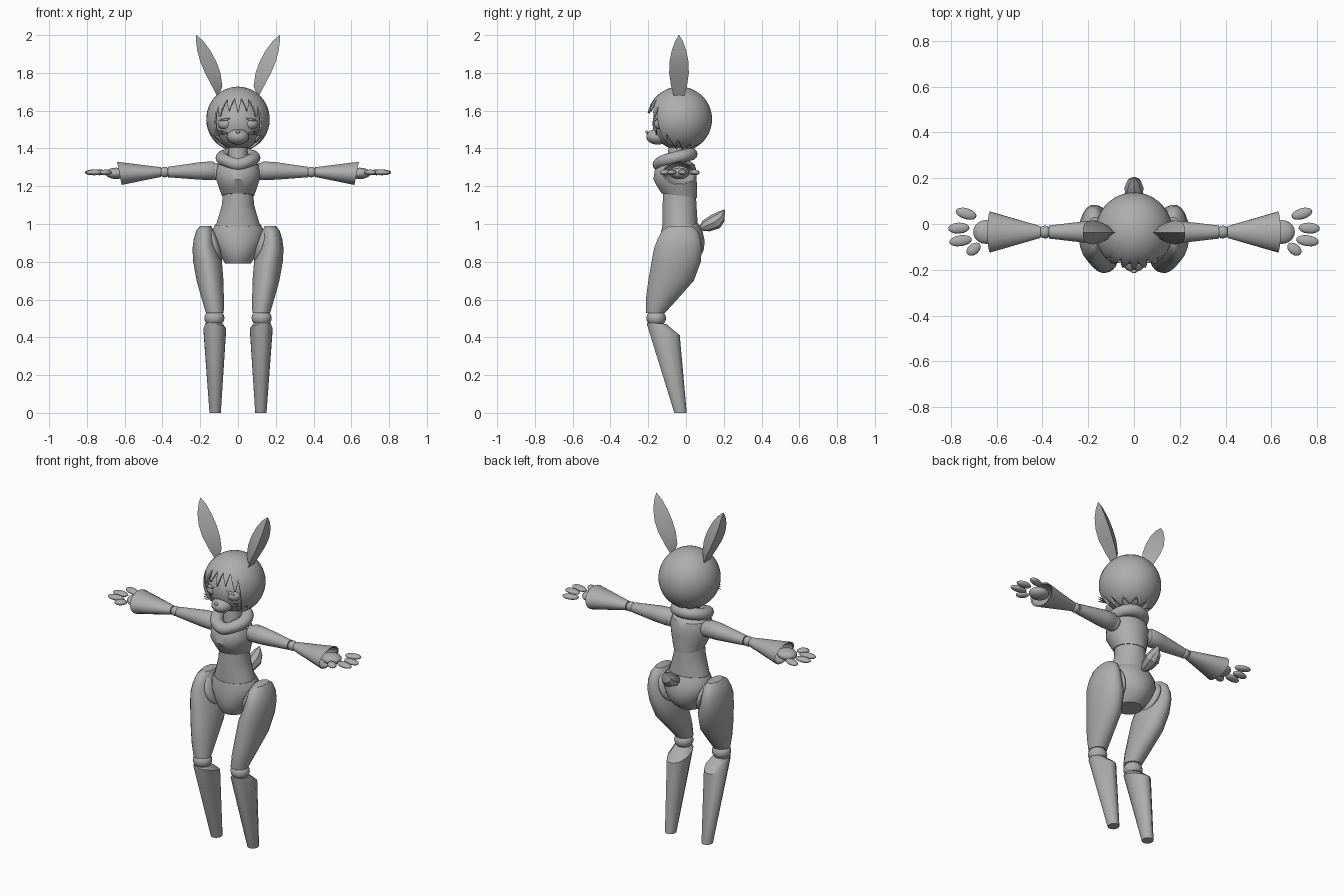
import bpy, bmesh, math
from mathutils import Matrix, Vector

if "Cube" in bpy.data.objects:
    bpy.data.objects.remove(bpy.data.objects["Cube"])

grey = bpy.data.materials.new("plain grey")
grey.diffuse_color = (0.42, 0.42, 0.42, 1)
grey.use_nodes = True
grey.node_tree.nodes["Principled BSDF"].inputs["Base Color"].default_value = grey.diffuse_color


def finish(name, bm, mirror=False, angle=35):
    bmesh.ops.recalc_face_normals(bm, faces=bm.faces)
    mesh = bpy.data.meshes.new(name)
    bm.to_mesh(mesh)
    bm.free()
    ob = bpy.data.objects.new(name, mesh)
    bpy.context.collection.objects.link(ob)
    mesh.materials.append(grey)
    bpy.ops.object.select_all(action='DESELECT')
    ob.select_set(True)
    bpy.context.view_layer.objects.active = ob
    if angle:
        bpy.ops.object.shade_smooth_by_angle(angle=math.radians(angle))
    if mirror:
        ob.modifiers.new("Mirror", 'MIRROR')
    return ob


def skin(bm, loops, caps=True, closed=False):
    """Bridge successive vertex loops with quads."""
    rings = [[bm.verts.new(p) for p in lp] for lp in loops]
    n = len(rings[0])
    for a, b in zip(rings, rings[1:] + rings[:1] if closed else rings[1:]):
        for i in range(n):
            j = (i + 1) % n
            bm.faces.new((a[i], a[j], b[j], b[i]))
    if caps and not closed:
        bm.faces.new(rings[0][::-1])
        bm.faces.new(rings[-1])


def loft(name, rings, axis='z', n=24, mirror=False, angle=35):
    """Ellipse rings: (position, centre u, radius u, centre v, radius v, tilt)."""
    loops = []
    for p, cu, ru, cv, rv, *t in rings:
        loop = []
        for i in range(n):
            a = 2 * math.pi * (i + 0.5) / n
            u, v = cu + ru * math.cos(a), cv + rv * math.sin(a)
            w = p + (t[0] if t else 0) * math.sin(a)
            loop.append((u, v, w) if axis == 'z' else (w, u, v))
        loops.append(loop)
    bm = bmesh.new()
    skin(bm, loops)
    return finish(name, bm, mirror, angle)


def ball(name, centre, radii, mirror=False, turn=0, axis='Z', seg=24, rows=14):
    bm = bmesh.new()
    m = (Matrix.Translation(centre) @ Matrix.Rotation(math.radians(turn), 4, axis)
         @ Matrix.Diagonal((*radii, 1)))
    bmesh.ops.create_uvsphere(bm, u_segments=seg, v_segments=rows, radius=1, matrix=m)
    return finish(name, bm, mirror, 50)


# Head and face
ball("face", (0, -0.04, 1.532), (0.138, 0.137, 0.138), seg=32, rows=20)
ball("muzzle", (0, -0.15, 1.462), (0.058, 0.06, 0.042))
ball("nose", (0, -0.207, 1.487), (0.012, 0.008, 0.008), seg=12, rows=8)
ball("cheek", (0.065, -0.135, 1.53), (0.042, 0.035, 0.032), True)
ball("closed_eye", (0.066, -0.163, 1.553), (0.03, 0.008, 0.006), True, 12, 'Y', 12, 8)
for k, tilt in enumerate((-10, 2, 14)):
    ball("whisker_%d" % k, (0.088, -0.157, 1.474 + 0.008 * k),
         (0.035, 0.004, 0.003), True, -tilt, 'Y', 8, 6)

# Hair: a round shell whose lower edge is a zigzag of locks
EDGE = [(0, 1.585), (8, 1.66), (18, 1.595), (26, 1.66), (37, 1.56), (44, 1.63),
        (53, 1.43), (63, 1.48), (76, 1.405), (86, 1.45), (100, 1.405),
        (120, 1.43), (140, 1.405), (160, 1.43), (180, 1.405)]


def hair_edge(a):
    for (a0, z0), (a1, z1) in zip(EDGE, EDGE[1:]):
        if a <= a1:
            return z0 + (z1 - z0) * (a - a0) / (a1 - a0)


bm = bmesh.new()
R, COLS, ROWS = 0.16, 180, 18
loops = []
for r in range(1, ROWS + 1):
    loop = []
    for c in range(COLS):
        az = 360 * c / COLS
        low = math.acos(max(-1, (hair_edge(min(az, 360 - az)) - 1.555) / R))
        th, a = low * r / ROWS, math.radians(az)
        loop.append((R * 0.975 * math.sin(th) * math.sin(a),
                     -0.034 - R * math.sin(th) * math.cos(a), 1.555 + R * math.cos(th)))
    loops.append(loop)
skin(bm, loops, caps=False)
bm.verts.ensure_lookup_table()
bm.faces.new([bm.verts[i] for i in range(COLS)])
hair = finish("hair", bm, angle=50)
thick = hair.modifiers.new("Thickness", 'SOLIDIFY')
thick.thickness, thick.offset = 0.012, -1

# Ears: three-sided, with the ridge facing inward
bm = bmesh.new()
skin(bm, [[(i, -0.037, z), (o, -0.037 - w, z), (o, -0.037 + w, z)]
          for z, i, o, w in ((1.68, 0.1, 0.112, 0.028), (1.73, 0.083, 0.138, 0.042),
                             (1.8, 0.093, 0.175, 0.052), (1.86, 0.115, 0.2, 0.05),
                             (1.92, 0.147, 0.216, 0.038), (1.97, 0.185, 0.222, 0.02),
                             (2.0, 0.22, 0.223, 0.001))])
finish("ear", bm, True, 30)

# Neck and thick collar that dips to a point at the front
loft("neck", [(1.26, 0, 0.055, -0.05, 0.06), (1.43, 0, 0.05, -0.04, 0.05)])
bm = bmesh.new()
loops = []
for i in range(40):
    a = 2 * math.pi * i / 40
    s, c = math.sin(a), math.cos(a)
    front = max(0, -s) ** 6
    mid = Vector((0.083 * c, -0.058 + 0.083 * s, 1.35 + 0.02 * s - 0.015 * front))
    out = Vector((c, s, 0))
    loops.append([mid + out * 0.036 * math.cos(b) + Vector((0, 0, 0.034 * math.sin(b)))
                  for b in (2 * math.pi * k / 12 for k in range(12))])
skin(bm, loops, closed=True)
finish("collar", bm, angle=50)

# Torso
loft("chest", [(1.335, 0, 0.075, -0.05, 0.07), (1.315, 0, 0.108, -0.052, 0.098),
               (1.28, 0, 0.118, -0.055, 0.112), (1.235, 0, 0.116, -0.058, 0.115),
               (1.19, 0, 0.1, -0.046, 0.105, -0.005),
               (1.15, 0, 0.086, -0.036, 0.094, -0.012)], n=32)
loft("waist", [(1.165, 0, 0.08, -0.035, 0.087), (1.1, 0, 0.086, -0.034, 0.09),
               (1.05, 0, 0.1, -0.033, 0.092), (0.97, 0, 0.125, -0.03, 0.095)], n=32)
loft("hips", [(0.995, 0, 0.122, -0.03, 0.097, 0.008), (0.96, 0, 0.14, -0.022, 0.11),
              (0.91, 0, 0.136, -0.02, 0.12), (0.86, 0, 0.112, -0.022, 0.116),
              (0.82, 0, 0.088, -0.03, 0.1), (0.79, 0, 0.068, -0.04, 0.07)], n=32)
ball("hip_joint", (0.125, -0.03, 0.89), (0.03, 0.098, 0.1), True, 18, 'Y')

# Pointed tail
bm = bmesh.new()
aim = Vector((0, 0.84, 0.54)).normalized()
up = Vector((0, -aim.z, aim.y))
loops = []
for d, r, lift in ((0, 0.012, 0), (0.035, 0.034, -0.005), (0.09, 0.042, -0.012),
                   (0.13, 0.03, -0.006), (0.165, 0.001, 0.015)):
    loops.append([Vector((0, 0.075, 0.975)) + aim * d + up * (lift + r * math.sin(b))
                  + Vector((r * math.cos(b), 0, 0))
                  for b in (math.pi * k / 4 for k in range(8))])
skin(bm, loops)
finish("tail", bm, angle=25)

# Legs
loft("thigh", [(0.99, 0.172, 0.03, -0.03, 0.06), (0.965, 0.175, 0.046, -0.033, 0.095),
               (0.92, 0.178, 0.057, -0.036, 0.116), (0.87, 0.176, 0.066, -0.043, 0.128),
               (0.8, 0.161, 0.077, -0.052, 0.132), (0.7, 0.148, 0.072, -0.079, 0.122),
               (0.6, 0.133, 0.059, -0.13, 0.084), (0.53, 0.123, 0.048, -0.161, 0.051)],
     mirror=True, n=20)
ball("knee", (0.125, -0.158, 0.502), (0.053, 0.052, 0.045), True)
loft("shin", [(0.474, 0.128, 0.046, -0.155, 0.052, -0.003),
              (0.44, 0.123, 0.062, -0.12, 0.09, -0.03),
              (0, 0.121, 0.031, -0.029, 0.034)], mirror=True, n=12, angle=40)

# Arms, with flared hollow sleeves
Y, Z = -0.035, 1.275
ball("shoulder", (0.118, Y, Z + 0.003), (0.035, 0.046, 0.046), True)
loft("upper_arm", [(0.115, Y, 0.04, 1.28, 0.042), (0.135, Y, 0.052, 1.282, 0.05),
                   (0.2, Y, 0.049, 1.281, 0.047), (0.37, Y, 0.029, Z, 0.028)],
     'x', 20, True)
ball("elbow", (0.388, Y, Z), (0.027, 0.028, 0.028), True)
loft("sleeve", [(0.408, Y, 0.026, Z, 0.026), (0.628, Y, 0.09, 1.268, 0.062, 0.012),
                (0.624, Y, 0.082, 1.268, 0.055, 0.011), (0.54, Y, 0.05, 1.272, 0.035)],
     'x', 20, True)

# Hands
ball("palm", (0.645, Y, 1.268), (0.057, 0.052, 0.03), True)
for name, x, y, length, turn in (("back_finger", 0.733, 0.045, 0.047, 17),
                                 ("middle_finger", 0.765, -0.018, 0.047, -3),
                                 ("front_finger", 0.757, -0.073, 0.05, -8),
                                 ("thumb", 0.7, -0.11, 0.035, -38)):
    ball(name, (x, y, 1.273), (length, 0.024, 0.015), True, turn, 'Z', 14, 10)
